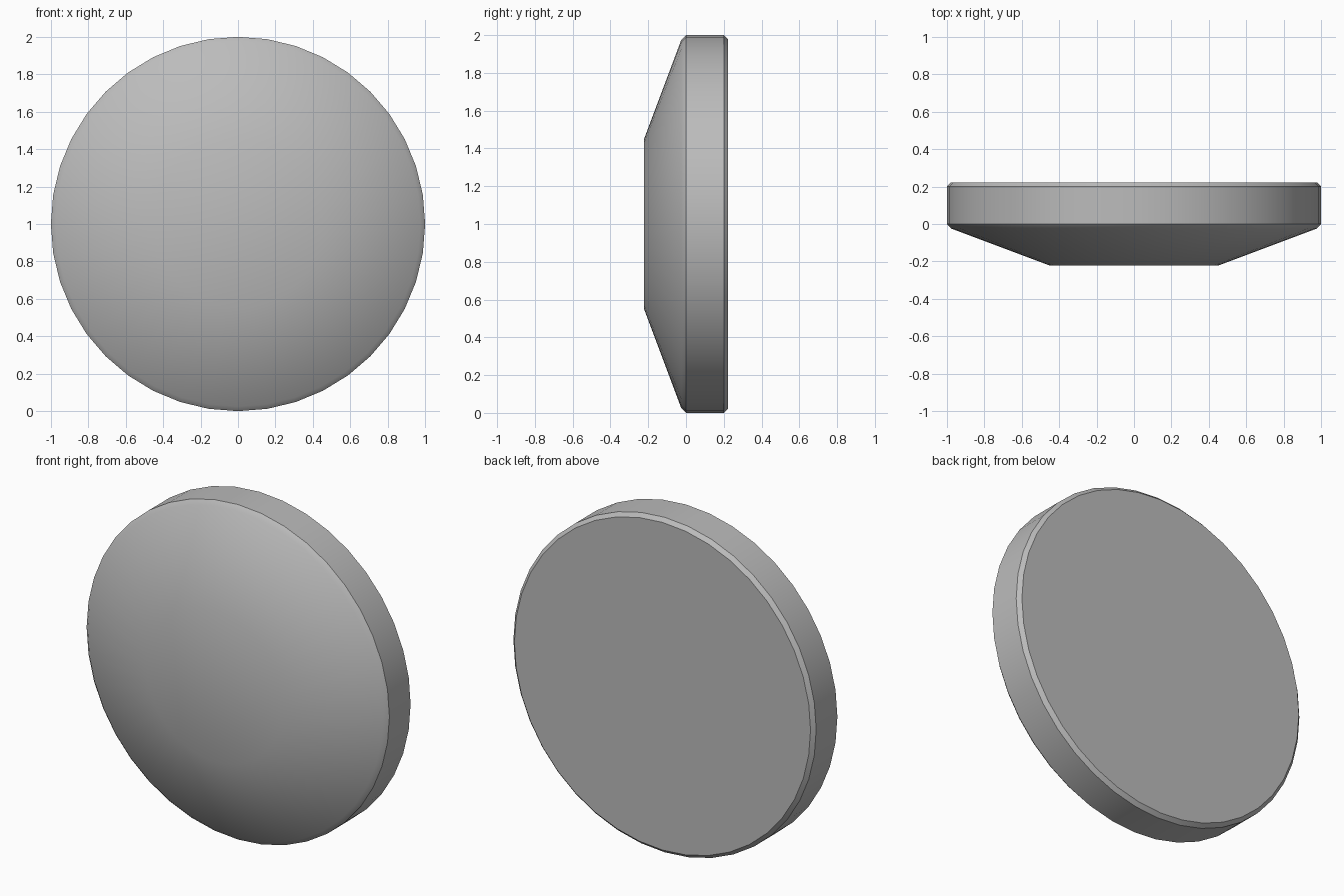
import bpy, bmesh, math

cube = bpy.data.objects.get("Cube")
if cube:
    bpy.data.objects.remove(cube)

SIDES = 40
# Radius and depth of each ring, from the raised front cap to the flat back
PROFILE = [(0.45, -0.222), (0.975, -0.025), (1.0, 0.0), (1.0, 0.2), (0.978, 0.222)]

grey = bpy.data.materials.new("plain_grey")
grey.use_nodes = True
colour = (0.5, 0.5, 0.5, 1)
grey.diffuse_color = colour
grey.node_tree.nodes["Principled BSDF"].inputs["Base Color"].default_value = colour

# Disc body: rings bridged with quads, closed by a front cap and a back face
bm = bmesh.new()
rings = []
for radius, y in PROFILE:
    angles = [2 * math.pi * i / SIDES for i in range(SIDES)]
    rings.append([bm.verts.new((radius * math.cos(a), y, 1 + radius * math.sin(a)))
                  for a in angles])
for a, b in zip(rings, rings[1:]):
    for i in range(SIDES):
        j = (i + 1) % SIDES
        bm.faces.new((a[i], a[j], b[j], b[i]))
bm.faces.new(rings[0])
bm.faces.new(rings[-1])
bmesh.ops.recalc_face_normals(bm, faces=bm.faces)

mesh = bpy.data.meshes.new("domed_disc")
bm.to_mesh(mesh)
bm.free()
mesh.materials.append(grey)
disc = bpy.data.objects.new("domed_disc", mesh)
bpy.context.collection.objects.link(disc)

# Soft front, crisp rim edges
bpy.context.view_layer.objects.active = disc
disc.select_set(True)
bpy.ops.object.shade_smooth_by_angle(angle=math.radians(30))
